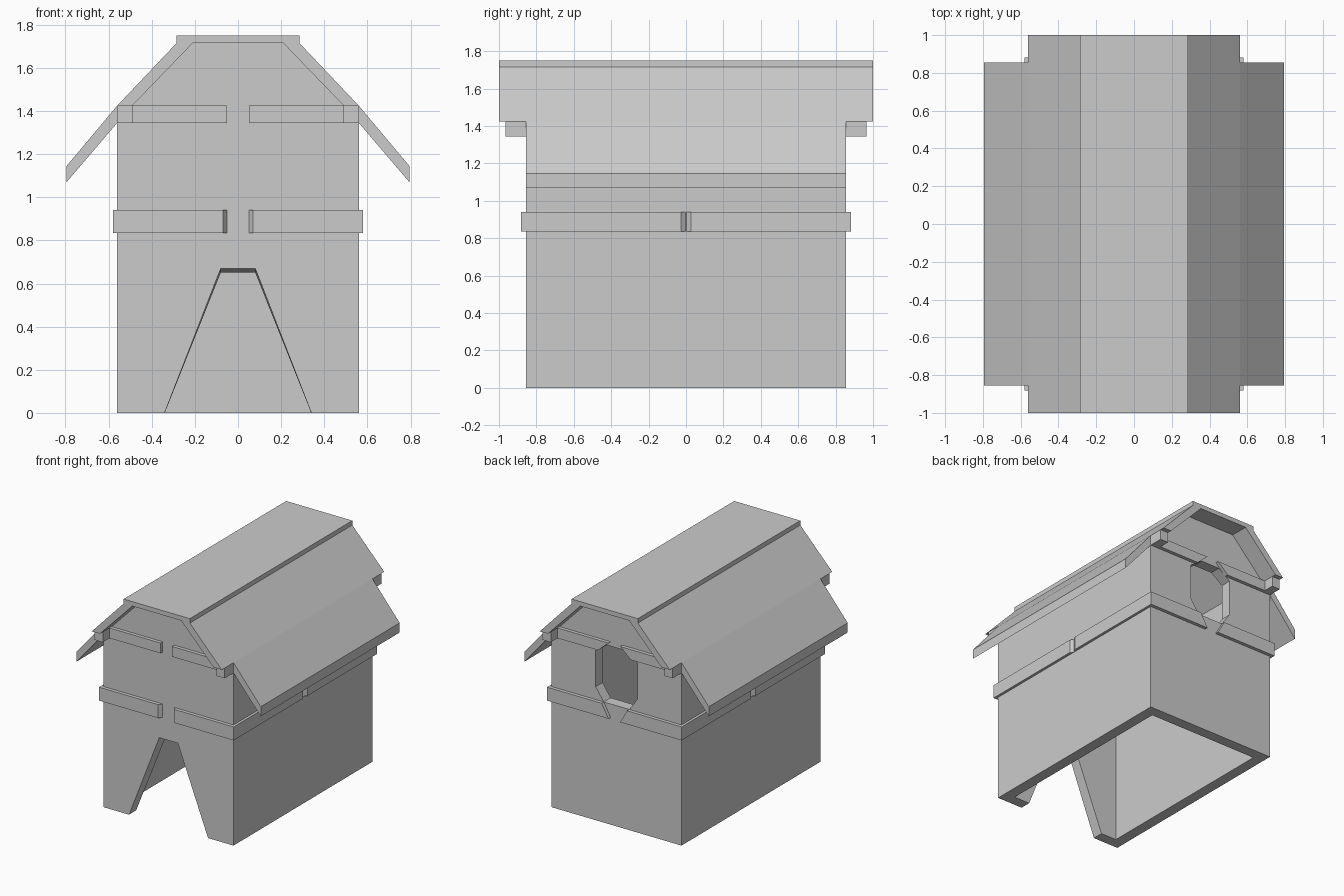
import bpy, bmesh

if "Cube" in bpy.data.objects:
    bpy.data.objects.remove(bpy.data.objects["Cube"])


def loft(name, ring_a, ring_b):
    """Solid between two matching rings of 3D points."""
    bm = bmesh.new()
    a = [bm.verts.new(p) for p in ring_a]
    b = [bm.verts.new(p) for p in ring_b]
    n = len(a)
    bm.faces.new(a)
    bm.faces.new(b)
    for i in range(n):
        j = (i + 1) % n
        bm.faces.new((a[i], a[j], b[j], b[i]))
    bmesh.ops.recalc_face_normals(bm, faces=bm.faces)
    mesh = bpy.data.meshes.new(name)
    bm.to_mesh(mesh)
    bm.free()
    ob = bpy.data.objects.new(name, mesh)
    bpy.context.collection.objects.link(ob)
    return ob


def along_y(name, profile, y0, y1, far=None):
    """Extrude an (x, z) profile along y; far is an optional end profile."""
    return loft(name, [(x, y0, z) for x, z in profile],
                [(x, y1, z) for x, z in far or profile])


def along_z(name, plan, z0, z1):
    return loft(name, [(x, y, z0) for x, y in plan], [(x, y, z1) for x, y in plan])


def sym(half):
    """Complete a right-hand half profile with its mirror."""
    return half + [(-x, z) for x, z in reversed(half)]


def cut(ob, cutter):
    cutter.hide_render = True
    cutter.hide_viewport = True
    m = ob.modifiers.new("cut", 'BOOLEAN')
    m.operation = 'DIFFERENCE'
    m.solver = 'EXACT'
    m.object = cutter


W, D = 0.56, 0.855      # body half width and half depth
T = 0.085               # wall thickness
OUT = D + 0.027         # outer face of the trim

# Hollow gabled body
body = along_y("house_walls", sym([(W, 0), (W, 1.40), (0.49, 1.425), (0.21, 1.715)]), -D, D)
cut(body, along_y("cavity_cutter",
                  sym([(W - T, -0.1), (W - T, 1.44), (0.20, 1.73)]), -D + T, D - T))

# Tapered doorway with a sloping lintel
k = 0.26 / 0.66
door_out = sym([(0.34 + 0.1 * k, -0.1), (0.08, 0.67)])
door_in = sym([(0.34 + 0.1 * k, -0.1), (0.08, 0.65)])
cut(body, along_y("door_cutter", door_out, -D - 0.001, -D + T + 0.001, door_in))

# Eight-sided opening in the back wall
cut(body, along_y("window_cutter",
                  sym([(0.11, 0.94), (0.18, 1.04), (0.18, 1.32), (0.08, 1.39)]),
                  D - T - 0.05, D + 0.05))

# Roof cap with upper slopes
along_y("roof_upper",
        [(0.285, 1.75), (0.285, 1.715), (W, 1.425), (0.49, 1.425), (0.21, 1.715),
         (-0.21, 1.715), (-0.49, 1.425), (-W, 1.425), (-0.285, 1.715), (-0.285, 1.75)],
        -1, 1)

# Trim ends at the back follow the opening
trim_cutter = along_y("trim_cutter",
                      sym([(0.03, 0.80), (0.11, 0.94), (0.18, 1.04),
                           (0.18, 1.30), (0.14, 1.345), (0.04, 1.435)]), D - 0.01, 1)

for s, side in ((1, "right"), (-1, "left")):
    # Lower roof slopes
    along_y(f"roof_lower_{side}",
            [(s * W, 1.425), (s * 0.795, 1.145), (s * 0.795, 1.07), (s * W, 1.345)], -D, D)
    for t, end in ((-1, "front"), (1, "back")):
        # Belt trim wrapping each corner, with bevelled ends
        inner, outer = (0.05, 0.07) if t < 0 else (0.01, 0.01)
        plan = [(inner, D), (outer, OUT), (0.58, OUT), (0.58, 0.028), (W, 0.002), (W, D)]
        belt = along_z(f"belt_trim_{end}_{side}",
                       [(s * x, t * y) for x, y in plan], 0.835, 0.94)
        # Upper trim under the gable
        x0 = 0.05 if t < 0 else 0.01
        upper = along_z(f"gable_trim_{end}_{side}",
                        [(s * x, t * y) for x, y in
                         ((x0, D), (x0, OUT), (0.49, OUT), (0.49, D))], 1.345, 1.425)
        if t > 0:
            cut(belt, trim_cutter)
            cut(upper, trim_cutter)
        # Beam ends carrying the roof
        along_z(f"beam_end_{end}_{side}",
                [(s * x, t * y) for x, y in
                 ((0.49, D), (0.49, 0.965), (W, 0.965), (W, D))], 1.345, 1.425)
